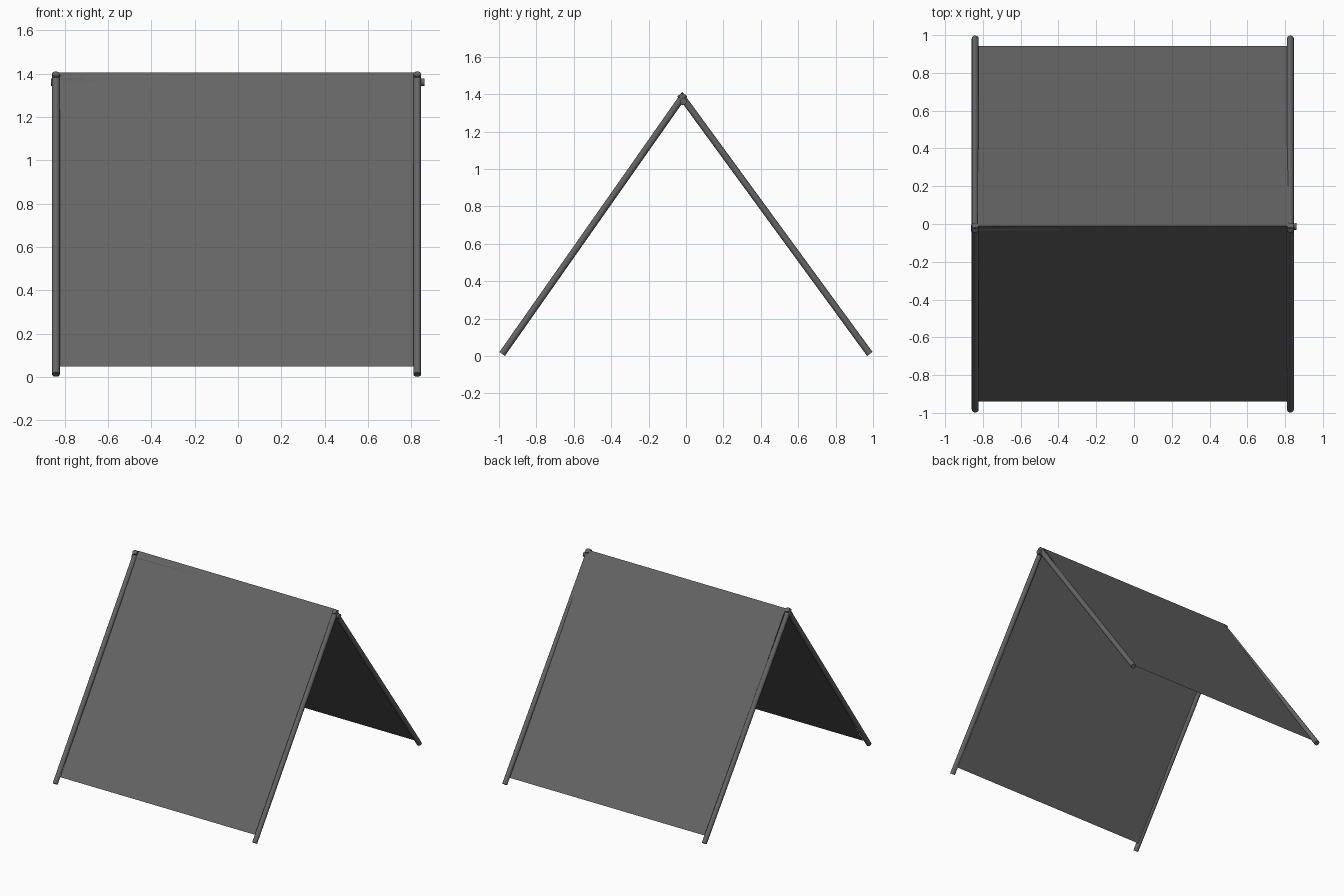
import bpy
from mathutils import Vector

if "Cube" in bpy.data.objects:
    bpy.data.objects.remove(bpy.data.objects["Cube"])

R = 0.018

# Dark grey shared by poles and canvas
dark = bpy.data.materials.new("dark_grey")
dark.diffuse_color = (0.13, 0.13, 0.13, 1)
dark.use_nodes = True
dark.node_tree.nodes["Principled BSDF"].inputs["Base Color"].default_value = dark.diffuse_color


def rod(name, a, b, radius=R, sides=16):
    """Straight round pole between two points."""
    a, b = Vector(a), Vector(b)
    d = b - a
    bpy.ops.mesh.primitive_cylinder_add(vertices=sides, radius=radius,
                                        depth=d.length, location=(a + b) / 2)
    ob = bpy.context.object
    ob.name = name
    ob.rotation_mode = 'QUATERNION'
    ob.rotation_quaternion = d.to_track_quat('Z', 'Y')
    ob.data.materials.append(dark)
    bpy.ops.object.shade_smooth_by_angle()
    return ob


# Crossed leg poles at each end
for side, x in (("left", -0.841), ("right", 0.828)):
    rod(f"front_pole_{side}", (x, -0.983, 0.011), (x, -0.008, 1.40))
    rod(f"back_pole_{side}", (x, 0.983, 0.011), (x, -0.032, 1.40))

# Ridge pole resting in the crossings, just pressing through the canvas on the left
rod("ridge_pole", (-0.864, -0.022, 1.361), (0.861, -0.014, 1.361))

# Canvas sheet folded over the ridge
profile = [(-0.939, 0.048), (-0.010, 1.405), (0.942, 0.048)]
verts = [(x, y, z) for y, z in profile for x in (-0.828, 0.818)]
faces = [(0, 1, 3, 2), (2, 3, 5, 4)]
mesh = bpy.data.meshes.new("canvas")
mesh.from_pydata(verts, [], faces)
mesh.materials.append(dark)
canvas = bpy.data.objects.new("canvas", mesh)
bpy.context.collection.objects.link(canvas)
